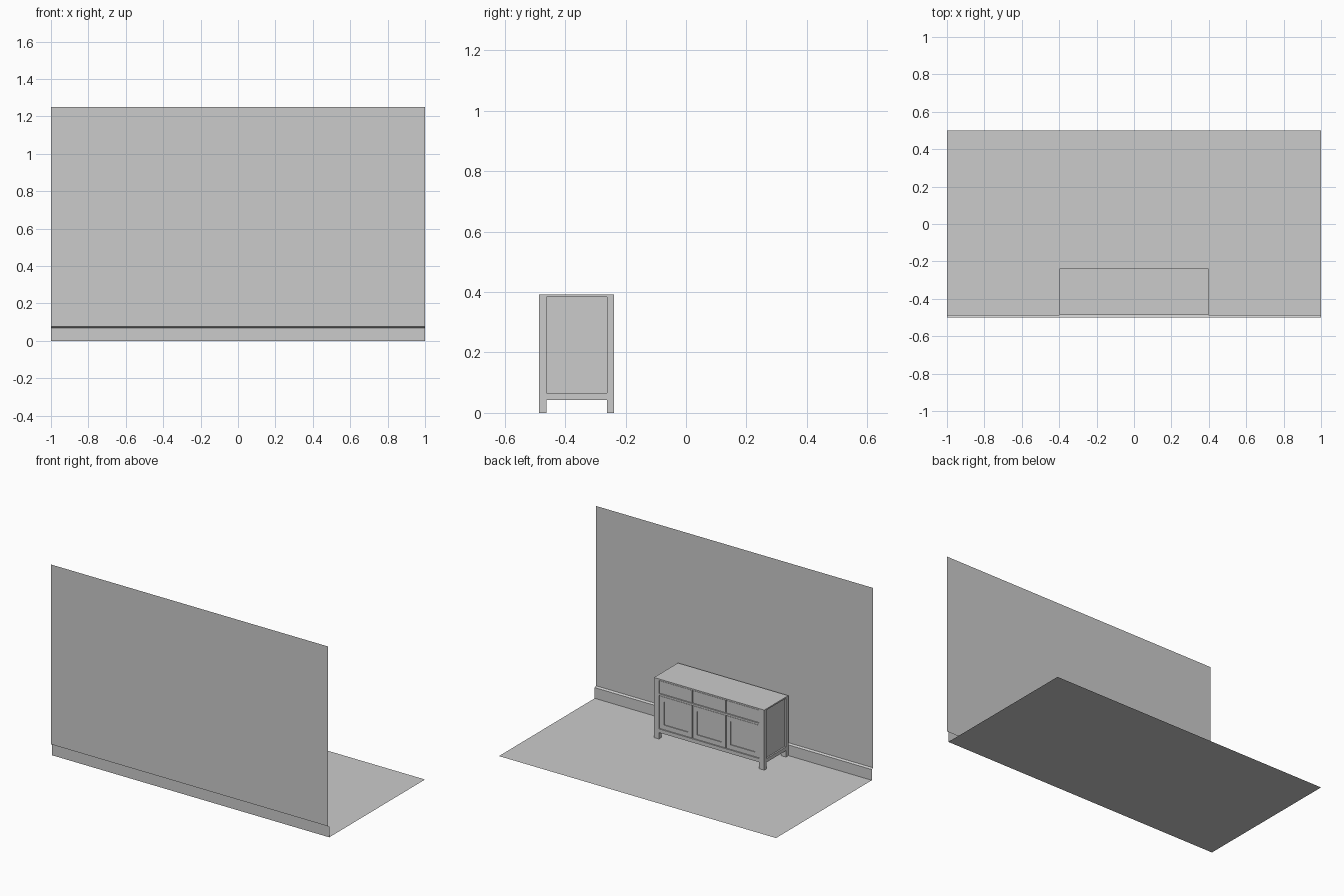
import bpy, bmesh

if "Cube" in bpy.data.objects:
    bpy.data.objects.remove(bpy.data.objects["Cube"])


def finish(bm, name):
    me = bpy.data.meshes.new(name)
    bmesh.ops.recalc_face_normals(bm, faces=bm.faces)
    bm.to_mesh(me)
    bm.free()
    ob = bpy.data.objects.new(name, me)
    bpy.context.collection.objects.link(ob)
    return ob


def box(name, x, y, z, inset=0, depth=0):
    """Box from (min, max) ranges; optional recessed panel on the +y face."""
    bm = bmesh.new()
    bmesh.ops.create_cube(bm, size=1)
    for v in bm.verts:
        v.co = [r[0] if c < 0 else r[1] for c, r in zip(v.co, (x, y, z))]
    if inset:
        bm.normal_update()
        face = max(bm.faces, key=lambda f: f.normal.y)
        bmesh.ops.inset_region(bm, faces=[face], thickness=inset)
        # second ring gives the recess a straight wall
        bmesh.ops.inset_region(bm, faces=[face], thickness=0.0005)
        for v in face.verts:
            v.co.y -= depth
    return finish(bm, name)


# Wall, skirting and floor: one open sheet swept along x
profile = [(-0.5, 1.25), (-0.5, 0.077), (-0.487, 0.07), (-0.487, 0), (0.5, 0)]
bm = bmesh.new()
rows = [[bm.verts.new((x, y, z)) for x in (-1, 1)] for y, z in profile]
for a, b in zip(rows, rows[1:]):
    bm.faces.new((a[0], a[1], b[1], b[0]))
finish(bm, "wall_skirting_and_floor")

# Cabinet extents
W, BACK, FRONT, TOP = 0.398, -0.486, -0.238, 0.392
POST_X, POST_Y, BASE = 0.036, 0.024, 0.042
inner = W - POST_X

# Top board and recessed carcass
box("cabinet_top", (-W, W), (BACK, FRONT), (0.383, TOP))
box("cabinet_body", (-W + 0.01, W - 0.01), (BACK + 0.008, FRONT - 0.012), (BASE, 0.383))

# Corner posts, running down into feet, and side rails
for s, side in ((-1, "left"), (1, "right")):
    xs = sorted((s * W, s * inner))
    box(f"{side}_back_post", xs, (BACK, BACK + POST_Y), (0, 0.383))
    box(f"{side}_front_post", xs, (FRONT - POST_Y, FRONT), (0, 0.383))
    box(f"{side}_bottom_rail", xs, (BACK + POST_Y, FRONT - POST_Y), (BASE, 0.066))

# Front rails
for name, z in (("front_bottom_rail", (BASE, 0.066)), ("front_middle_rail", (0.284, 0.296))):
    box(name, (-inner, inner), (FRONT - 0.012, FRONT), z)

# Three columns: a plain drawer above a panelled door
pitch = 2 * inner / 3
gap = 0.003
for i in range(3):
    xs = (-inner + i * pitch + gap, -inner + (i + 1) * pitch - gap)
    box(f"drawer_front_{i + 1}", xs, (FRONT - 0.013, FRONT - 0.003), (0.299, 0.380))
    box(f"door_{i + 1}", xs, (FRONT - 0.013, FRONT - 0.003), (0.069, 0.281), 0.042, 0.005)
